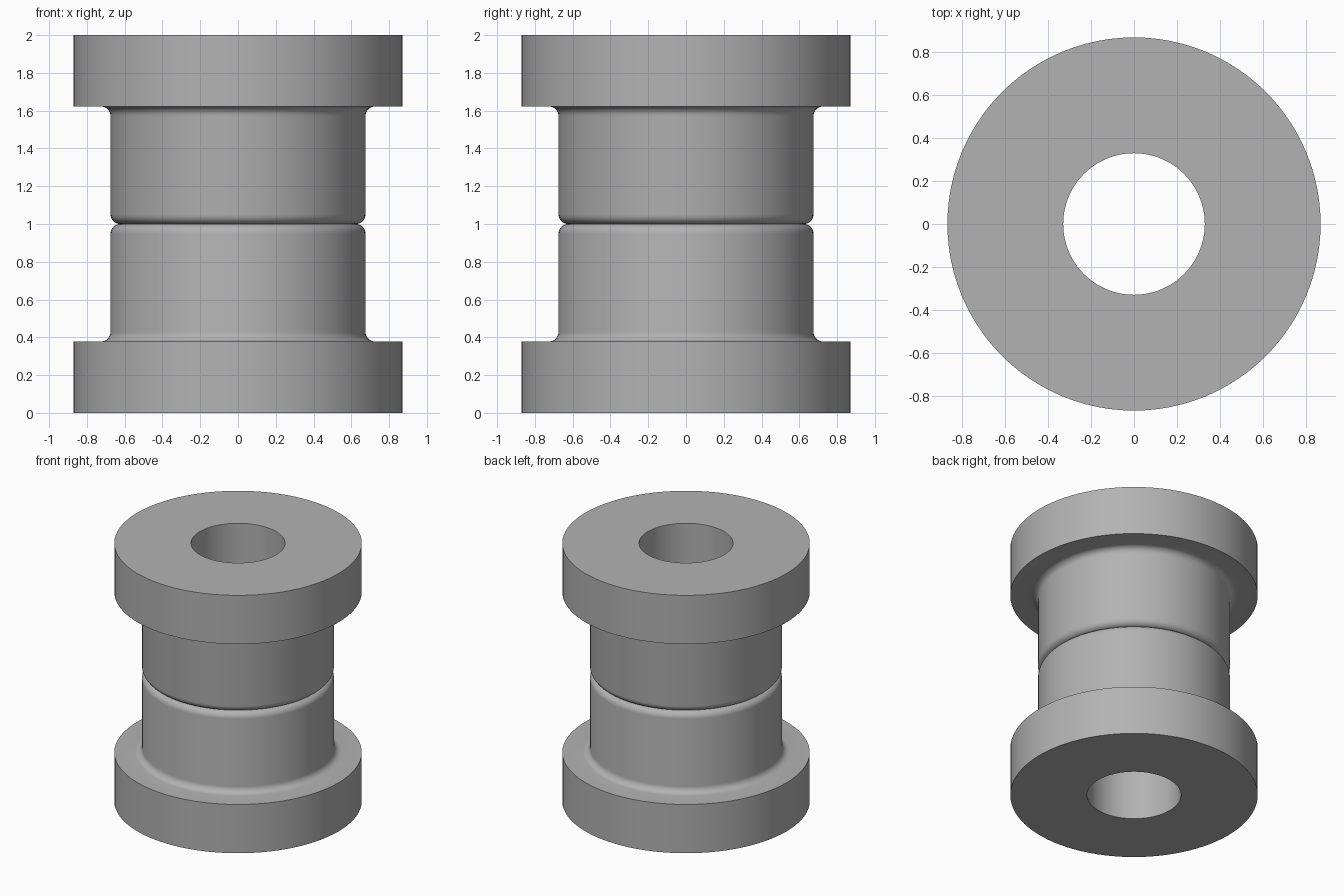
import bpy
import bmesh
from math import sin, cos, pi, radians

cube = bpy.data.objects.get("Cube")
if cube:
    bpy.data.objects.remove(cube, do_unlink=True)

SEGMENTS = 96
BORE, BODY, FLANGE = 0.33, 0.675, 0.87      # radii
FLANGE_TOP, HALF = 0.378, 1.0               # heights
FILLET = 0.05

# Plain rubber grey
grey = bpy.data.materials.new("plain_grey")
grey.use_nodes = True
colour = (0.45, 0.45, 0.45, 1)
grey.diffuse_color = colour
grey.node_tree.nodes["Principled BSDF"].inputs["Base Color"].default_value = colour


def arc(cx, cz, radius, start, end, steps=6):
    """Points of an arc in the radius-height plane, angles in degrees."""
    angles = [radians(start + (end - start) * i / steps) for i in range(steps + 1)]
    return [(cx + radius * cos(a), cz + radius * sin(a)) for a in angles]


def bushing_half(name, flip):
    # Cross-section: bore, flange, concave root fillet, rounded meeting edge
    profile = [(BORE, 0), (FLANGE, 0), (FLANGE, FLANGE_TOP)]
    profile += arc(BODY + FILLET, FLANGE_TOP + FILLET, FILLET, 270, 180)
    profile += arc(BODY - FILLET, HALF - FILLET, FILLET, 0, 90)
    profile.append((BORE, HALF))

    # Revolve the closed section about the vertical axis
    bm = bmesh.new()
    rings = []
    for i in range(SEGMENTS):
        a = 2 * pi * i / SEGMENTS
        rings.append([bm.verts.new((r * cos(a), r * sin(a), 2 * HALF - z if flip else z))
                      for r, z in profile])
    count = len(profile)
    for i, ring in enumerate(rings):
        after = rings[(i + 1) % SEGMENTS]
        for j in range(count):
            k = (j + 1) % count
            bm.faces.new((ring[j], after[j], after[k], ring[k]))
    bmesh.ops.recalc_face_normals(bm, faces=bm.faces)

    mesh = bpy.data.meshes.new(name)
    bm.to_mesh(mesh)
    bm.free()
    mesh.materials.append(grey)
    obj = bpy.data.objects.new(name, mesh)
    bpy.context.collection.objects.link(obj)
    bpy.ops.object.select_all(action="DESELECT")
    obj.select_set(True)
    bpy.context.view_layer.objects.active = obj
    bpy.ops.object.shade_smooth_by_angle(angle=radians(35))


# Two identical flanged halves meeting in the middle
bushing_half("lower_bushing_half", False)
bushing_half("upper_bushing_half", True)
